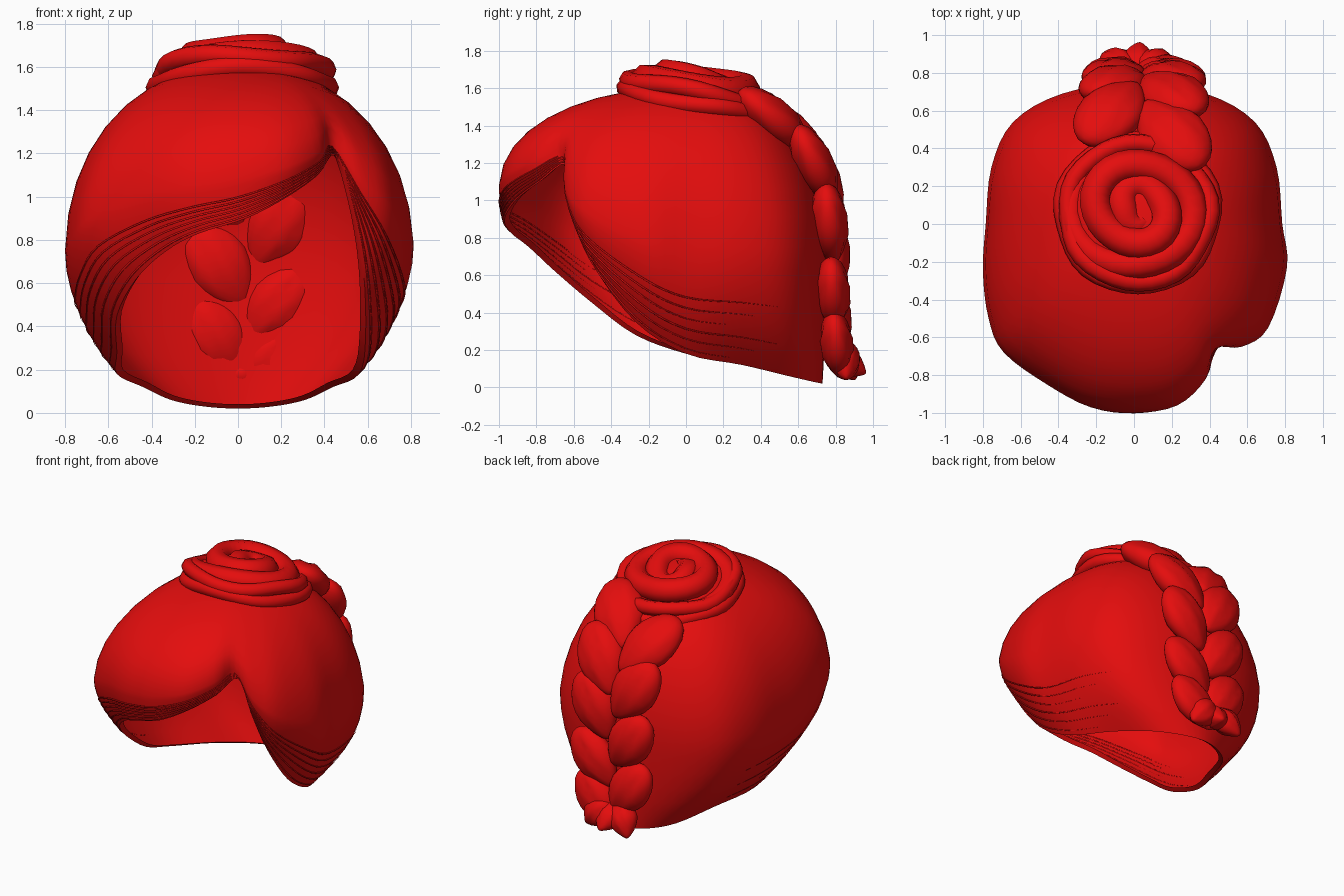
import bpy, bmesh, math, random
from mathutils import Vector, Matrix

random.seed(4)
if "Cube" in bpy.data.objects:
    bpy.data.objects.remove(bpy.data.objects["Cube"])

# One hair colour
red = bpy.data.materials.new("hair_red")
red.use_nodes = True
red.diffuse_color = (0.78, 0.004, 0.004, 1)
red.node_tree.nodes["Principled BSDF"].inputs["Base Color"].default_value = red.diffuse_color
red.node_tree.nodes["Principled BSDF"].inputs["Roughness"].default_value = 0.6


def add_mesh(name, bm, angle=45):
    bmesh.ops.recalc_face_normals(bm, faces=bm.faces)
    mesh = bpy.data.meshes.new(name)
    bm.to_mesh(mesh)
    bm.free()
    mesh.materials.append(red)
    mesh.shade_smooth()
    mesh.set_sharp_from_angle(angle=math.radians(angle))
    obj = bpy.data.objects.new(name, mesh)
    bpy.context.collection.objects.link(obj)
    return obj


def catmull(a, b, c, d, t):
    return [0.5 * (2 * q + (r - p) * t + (2 * p - 5 * q + 4 * r - s) * t * t
                   + (3 * q - p - 3 * r + s) * t ** 3) for p, q, r, s in zip(a, b, c, d)]


def smooth_path(points, steps, closed=False):
    n = len(points)
    pick = (lambda i: points[i % n]) if closed else (lambda i: points[max(0, min(n - 1, i))])
    out = [catmull(pick(i - 1), pick(i), pick(i + 1), pick(i + 2), k / steps)
           for i in range(n if closed else n - 1) for k in range(steps)]
    return out if closed else out + [list(points[-1])]


# Hair cap: each column gives its widest point, then its rim point
fringe_left = [(0, -1, 1.08, 0.04, -0.97, 0.9), (0.23, -0.96, 1.14, 0.23, -0.91, 1.0),
               (0.38, -0.82, 1.21, 0.37, -0.78, 1.1), (0.43, -0.66, 1.26, 0.45, -0.64, 1.19)]
side_left = [(0.57, -0.65, 1.08, 0.53, -0.61, 0.95), (0.71, -0.55, 0.95, 0.58, -0.5, 0.66),
             (0.81, -0.23, 0.8, 0.59, -0.27, 0.35)]
back_half = [(0.785, 0, 0.75, 0.56, 0, 0.18), (0.755, 0.3, 0.75, 0.44, 0.3, 0.12),
             (0.64, 0.54, 0.75, 0.31, 0.55, 0.06), (0.38, 0.69, 0.75, 0.16, 0.68, 0.03)]
back_mid = [(0, 0.75, 0.75, 0, 0.73, 0.02)]
side_right = [(-0.8, -0.25, 0.75, -0.56, -0.27, 0.28), (-0.77, -0.5, 0.8, -0.56, -0.5, 0.45),
              (-0.69, -0.68, 0.9, -0.47, -0.7, 0.62), (-0.46, -0.85, 1.0, -0.33, -0.84, 0.75),
              (-0.23, -0.97, 1.05, -0.18, -0.94, 0.83)]
mirrored = [(-c[0], c[1], c[2], -c[3], c[4], c[5]) for c in reversed(back_half)]
columns = smooth_path(fringe_left + side_left + back_half + back_mid + mirrored + side_right, 4, True)
count = len(columns)
wide = [Vector(c[:3]) for c in columns]
rim = [Vector(c[3:]) for c in columns]
blurred = [sum((wide[(i + k) % count] for k in range(-6, 7)), Vector()) / 13 for i in range(count)]
crown = Vector((0, 0.05, 1.61))


def upper(i, s):
    w = blurred[i].lerp(wide[i], s * s)
    a = s * math.pi / 2
    out, up = math.sin(a) ** 0.94, math.cos(a) ** 0.94 if s < 1 else 0
    return Vector((crown.x + (w.x - crown.x) * out, crown.y + (w.y - crown.y) * out,
                   w.z + (crown.z - w.z) * up))


def lower(i, t):
    w, r = wide[i], rim[i]
    mid = Vector((w.x, w.y, w.z * 0.45 + r.z * 0.55))
    return w * (1 - t) ** 2 + mid * 2 * t * (1 - t) + r * t * t


def lip(i):
    centre = Vector((0, 0, rim[i].z))
    return rim[i] + (centre - rim[i]).normalized() * 0.03 + Vector((0, 0, 0.02))


bm = bmesh.new()
rows = [[upper(i, s / 9) for i in range(count)] for s in range(1, 10)]
rows += [[lower(i, t / 6) for i in range(count)] for t in range(1, 7)]
rows.append([lip(i) for i in range(count)])
grid = [[bm.verts.new(p) for p in row] for row in rows]
top = bm.verts.new(crown)
for i in range(count):
    j = (i + 1) % count
    bm.faces.new((top, grid[0][i], grid[0][j]))
    for a, b in zip(grid, grid[1:]):
        bm.faces.new((a[i], b[i], b[j], a[j]))
add_mesh("hair_cap", bm, 60)


def tube(name, points, radius, closed=False, sides=2):
    curve = bpy.data.curves.new(name, "CURVE")
    curve.dimensions = "3D"
    curve.bevel_depth = 1
    curve.bevel_resolution = sides
    curve.use_fill_caps = True
    spline = curve.splines.new("POLY")
    spline.points.add(len(points) - 1)
    spline.use_cyclic_u = closed
    for k, (pt, p) in enumerate(zip(spline.points, points)):
        pt.co = (*p, 1)
        pt.radius = radius(k / (len(points) - 1))
    curve.materials.append(red)
    obj = bpy.data.objects.new(name, curve)
    bpy.context.collection.objects.link(obj)
    return obj


# Loose strands combed along the rim, fading out before the braid
for k in range(6):
    t = 0.45 + 0.1 * k
    for side, span in (("left", range(13, 36 - 2 * (k % 3))), ("right", range(56 + 3 * (k % 2), 101))):
        strand = [lower(i % count, t) * 1.004 for i in span]
        tube(f"{side}_strand_{k + 1}", strand, lambda u: 0.005 * math.sin(math.pi * u) + 0.0005, False, 0)


# Bun: a raised coil dished in the middle, tilted backwards
def place_on_crown(obj, z):
    obj.location = (0.02, 0.06, z)
    obj.rotation_euler.x = -0.2


coil = []
for k in range(73):
    u = k / 72
    a = 1.9 + u * 2 * math.pi * 2.5
    r = 0.365 - 0.31 * u + 0.015 * math.sin(2.3 * a)
    z = 0.1 * min(1, 2.4 * u) - 0.07 * max(0, u - 0.5)
    coil.append((r * math.cos(a), r * math.sin(a), z + 0.012 * math.sin(a * 1.7)))
place_on_crown(tube("bun_coil", coil, lambda u: 0.05 + 0.035 * math.sin(math.pi * min(1, u * 2.5 + 0.1) / 2)), 1.54)

bm = bmesh.new()
bmesh.ops.create_uvsphere(bm, u_segments=20, v_segments=10, radius=1,
                          matrix=Matrix.Diagonal((0.36, 0.36, 0.12, 1)))
place_on_crown(add_mesh("bun_core", bm), 1.55)

# Two uneven wraps under the coil
for k, (radius, z) in enumerate(((0.395, 1.51), (0.375, 1.575))):
    wrap = [((radius + 0.012 * math.sin(5 * a + k)) * math.cos(a),
             radius * math.sin(a), 0.015 * math.sin(3 * a + 2 * k))
            for a in (j * math.pi / 18 for j in range(36))]
    place_on_crown(tube(f"bun_wrap_{k + 1}", wrap, lambda u: 0.05, True), z)

# Braid: broad overlapping locks alternating down the back
spine = [Vector(p) for p in smooth_path([(0.04, 0.46, 1.44), (0.04, 0.63, 1.28), (0.05, 0.73, 1.08),
                                         (0.05, 0.775, 0.8), (0.05, 0.785, 0.5), (0.03, 0.8, 0.3),
                                         (0.02, 0.82, 0.12)], 8)]


def lock(name, centre, axis, side, size, taper=0.4):
    axis = axis.normalized()
    normal = axis.cross(side).normalized()
    across = normal.cross(axis)
    bm = bmesh.new()
    bmesh.ops.create_icosphere(bm, subdivisions=3, radius=1)
    for v in bm.verts:
        x, y, z = v.co
        pinch = 1 - taper * max(0, z) ** 1.5
        ridge = 1 + 0.08 * math.sin(x * 9 + z)
        v.co = (centre + across * x * size[0] * pinch + normal * y * size[1] * pinch * ridge
                + axis * z * size[2])
    add_mesh(name, bm, 35)


locks = 9
for k in range(locks):
    u = (k + 0.3) / locks
    at = int(u * (len(spine) - 2))
    down = (spine[at + 1] - spine[at]).normalized()
    sign = -1 if k % 2 else 1
    side = Vector((1, 0, 0))
    scale = 1.1 - 0.25 * u
    centre = spine[at] + side * sign * 0.15 * scale
    tilt = 0.62 + random.uniform(-0.1, 0.1)
    axis = down * math.cos(tilt) - side * sign * math.sin(tilt)
    lock(f"braid_lock_{k + 1}", centre, axis, side, (0.165 * scale, 0.1 * scale, 0.25 * scale))

# Braid tail: small blunt tufts at the nape
for k, x in enumerate((-0.09, 0.02, 0.12)):
    lock(f"braid_tail_{k + 1}", Vector((x, 0.85, 0.14)),
         Vector((x * 2, 0.5 - abs(x) * 4, -0.25)), Vector((1, 0, 0)), (0.1, 0.08, 0.13), 0.5)
